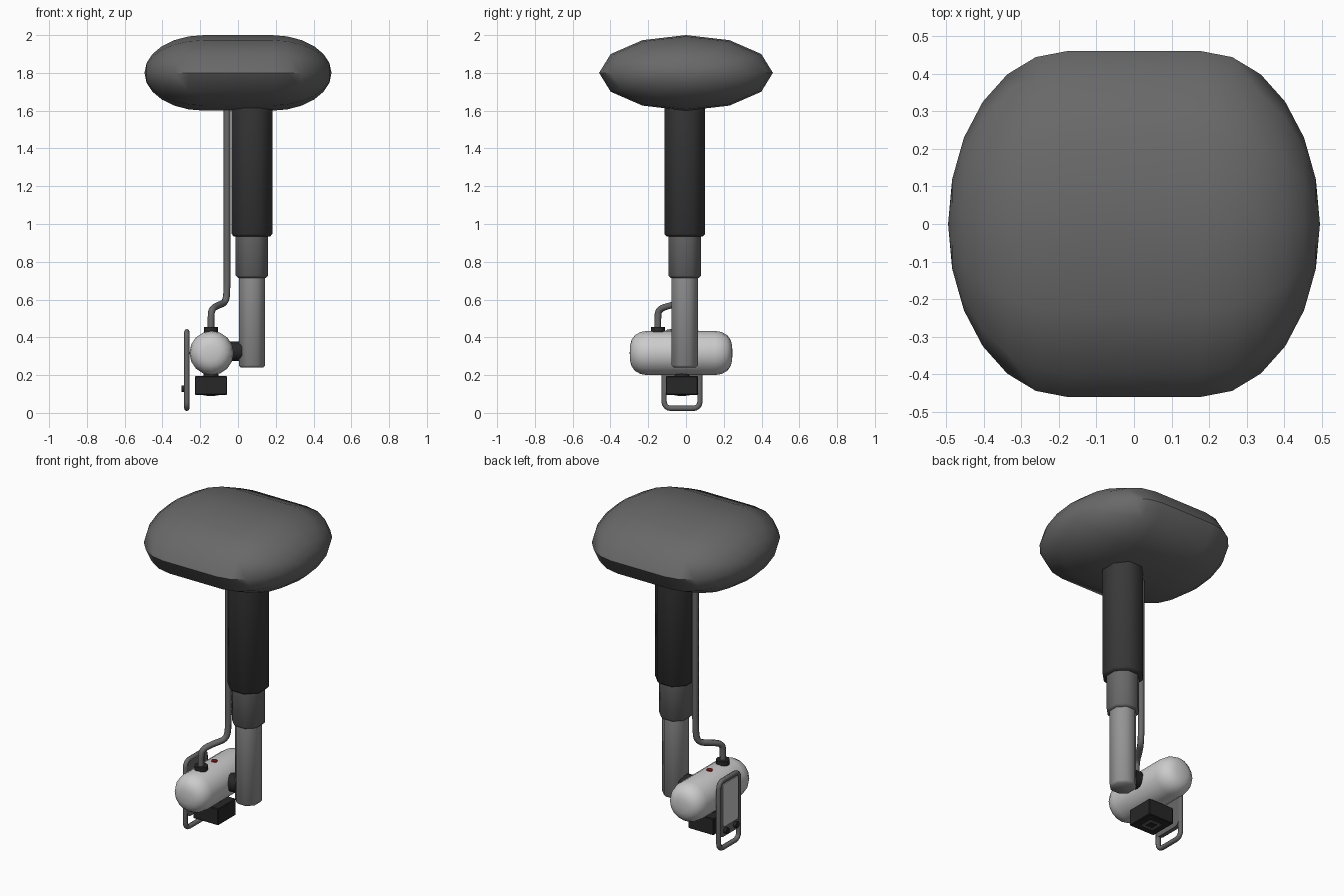
import bpy, bmesh
from math import sin, cos, pi, radians
from mathutils import Vector, Matrix

if "Cube" in bpy.data.objects:
    bpy.data.objects.remove(bpy.data.objects["Cube"])


def material(name, rgb):
    m = bpy.data.materials.new(name)
    m.diffuse_color = (*rgb, 1)
    m.use_nodes = True
    m.node_tree.nodes["Principled BSDF"].inputs["Base Color"].default_value = m.diffuse_color
    return m


MID = material("mid grey", (0.14,) * 3)
CHARCOAL = material("charcoal", (0.04,) * 3)
BLACK = material("black", (0.02,) * 3)
STEEL = material("steel", (0.3,) * 3)
PALE = material("pale grey", (0.55,) * 3)
RED = material("red", (0.35, 0.01, 0.01))


def finish(ob, mat, angle=50):
    ob.data.materials.clear()
    ob.data.materials.append(mat)
    bpy.ops.object.select_all(action='DESELECT')
    ob.select_set(True)
    bpy.context.view_layer.objects.active = ob
    if ob.type == 'CURVE':
        bpy.ops.object.convert(target='MESH')
    bpy.ops.object.shade_smooth_by_angle(angle=radians(angle))
    return ob


def from_bmesh(name, bm, mat, angle=50):
    bmesh.ops.remove_doubles(bm, verts=bm.verts, dist=1e-5)
    bmesh.ops.recalc_face_normals(bm, faces=bm.faces)
    me = bpy.data.meshes.new(name)
    bm.to_mesh(me)
    bm.free()
    ob = bpy.data.objects.new(name, me)
    bpy.context.collection.objects.link(ob)
    return finish(ob, mat, angle)


def lathe(name, profile, centre, axis, n, mat, su=1, sv=1, phase=0, angle=50):
    """Rings of (position along axis, radius); end rings are capped."""
    bm = bmesh.new()
    rings = []
    for t, r in profile:
        ring = []
        for i in range(n):
            a = phase + 2 * pi * i / n
            u, v = r * su * cos(a), r * sv * sin(a)
            p = {'x': (t, u, v), 'y': (v, t, u), 'z': (u, v, t)}[axis]
            ring.append(bm.verts.new(Vector(p) + Vector(centre)))
        rings.append(ring)
    for a, b in zip(rings, rings[1:]):
        for i in range(n):
            j = (i + 1) % n
            bm.faces.new((a[i], a[j], b[j], b[i]))
    for ring, (t, r) in ((rings[0], profile[0]), (rings[-1], profile[-1])):
        if r > 0:
            bm.faces.new(ring)
    return from_bmesh(name, bm, mat, angle)


def cylinder(name, centre, axis, r, length, mat, n=16):
    h = length / 2
    return lathe(name, [(-h, r), (h, r)], centre, axis, n, mat)


def box(name, lo, hi, mat, bevel=0.004):
    lo, hi = Vector(lo), Vector(hi)
    bm = bmesh.new()
    bmesh.ops.create_cube(bm, size=1, matrix=Matrix.Translation((lo + hi) / 2)
                          @ Matrix.Diagonal((*(hi - lo), 1)))
    bmesh.ops.bevel(bm, geom=bm.edges[:], offset=bevel, segments=1, affect='EDGES')
    return from_bmesh(name, bm, mat, 30)


def pipe(name, pts, r, mat, cyclic=False, smooth=False):
    cu = bpy.data.curves.new(name, 'CURVE')
    cu.dimensions = '3D'
    cu.bevel_depth, cu.bevel_resolution, cu.use_fill_caps = r, 2, True
    sp = cu.splines.new('NURBS' if smooth else 'POLY')
    sp.points.add(len(pts) - 1)
    for q, p in zip(sp.points, pts):
        q.co = (*p, 1)
    sp.use_cyclic_u = cyclic
    if smooth:
        sp.order_u, sp.use_endpoint_u, sp.resolution_u = 3, True, 5
    ob = bpy.data.objects.new(name, cu)
    bpy.context.collection.objects.link(ob)
    return finish(ob, mat, 60)


def rounded_rect(x, y0, y1, z0, z1, r):
    pts = []
    for k, (cy, cz) in enumerate([(y1 - r, z1 - r), (y0 + r, z1 - r),
                                  (y0 + r, z0 + r), (y1 - r, z0 + r)]):
        for s in range(5):
            a = (k + s / 4) * pi / 2
            pts.append((x, cy + r * cos(a), cz + r * sin(a)))
    return pts


def slab(name, outline, depth, mat):
    bm = bmesh.new()
    f = bm.faces.new([bm.verts.new(p) for p in outline])
    out = bmesh.ops.extrude_face_region(bm, geom=[f])
    bmesh.ops.translate(bm, vec=(depth, 0, 0),
                        verts=[v for v in out['geom'] if isinstance(v, bmesh.types.BMVert)])
    return from_bmesh(name, bm, mat, 40)


# Ceiling canopy: stretched twelve-sided ellipsoid
half = [(0.18 + 0.315 * sin(radians(a)), cos(radians(a)) if a < 90 else 0)
        for a in range(0, 91, 15)]
lathe("canopy", [(-t, r) for t, r in reversed(half)] + half, (0, 0, 1.8), 'x', 12,
      MID, su=0.46, sv=0.2)

# Telescopic column, three octagonal stages
for name, w, z0, z1, mat in (("column_outer", 0.108, 0.935, 1.75, CHARCOAL),
                             ("column_middle", 0.086, 0.715, 1.0, MID),
                             ("column_inner", 0.07, 0.24, 0.8, STEEL)):
    R = w / cos(pi / 8)
    lathe(name, [(z0, R - 0.012), (z0 + 0.012, R), (z1, R)], (0.074, -0.007, 0), 'z',
          8, mat, phase=pi / 8)

# Tube head with rounded ends
TX, TY, TZ = -0.14, -0.026, 0.317
cap = [(0.18, 0.117), (0.215, 0.111), (0.245, 0.094), (0.262, 0.07), (0.27, 0.042), (0.272, 0)]
lathe("tube_head", [(-t, r) for t, r in reversed(cap)] + cap, (TX, TY, TZ), 'y', 16, PALE)
cylinder("arm_joint", (-0.02, -0.007, 0.327), 'x', 0.052, 0.08, BLACK)
cylinder("cable_socket", (-0.143, -0.148, 0.437), 'z', 0.037, 0.036, BLACK)
cylinder("indicator_light", (TX, TY, 0.434), 'z', 0.016, 0.012, RED, 12)

# Cable from canopy to tube head
pipe("cable", [(-0.143, -0.15, 0.43), (-0.143, -0.15, 0.5), (-0.14, -0.145, 0.55),
               (-0.105, -0.08, 0.57), (-0.062, -0.015, 0.585), (-0.058, -0.008, 0.68),
               (-0.058, -0.008, 0.8), (-0.058, -0.008, 1.3), (-0.058, -0.008, 1.7)],
     0.018, MID, smooth=True)

# Collimator under the head
cylinder("collimator_neck", (-0.143, -0.022, 0.2), 'z', 0.04, 0.04, BLACK)
box("collimator", (-0.228, -0.106, 0.095), (-0.058, 0.063, 0.195), BLACK)
box("collimator_window_frame", (-0.183, -0.061, 0.092), (-0.103, 0.018, 0.1), MID, 0.001)
box("collimator_window", (-0.167, -0.045, 0.0905), (-0.119, 0.002, 0.1), BLACK, 0.001)

# Control panel with loop handle, screen and two knobs
pipe("handle_loop", rounded_rect(-0.271, -0.116, 0.074, 0.024, 0.43, 0.035), 0.014, MID, True)
slab("panel_body", rounded_rect(-0.281, -0.116, 0.074, 0.095, 0.43, 0.03), 0.025, MID)
slab("panel_screen", rounded_rect(-0.286, -0.095, 0.053, 0.155, 0.415, 0.015), 0.01, PALE)
for i, y in enumerate((-0.068, 0.026)):
    cylinder(f"panel_knob_{i + 1}", (-0.288, y, 0.128), 'x', 0.018, 0.022, BLACK, 12)
